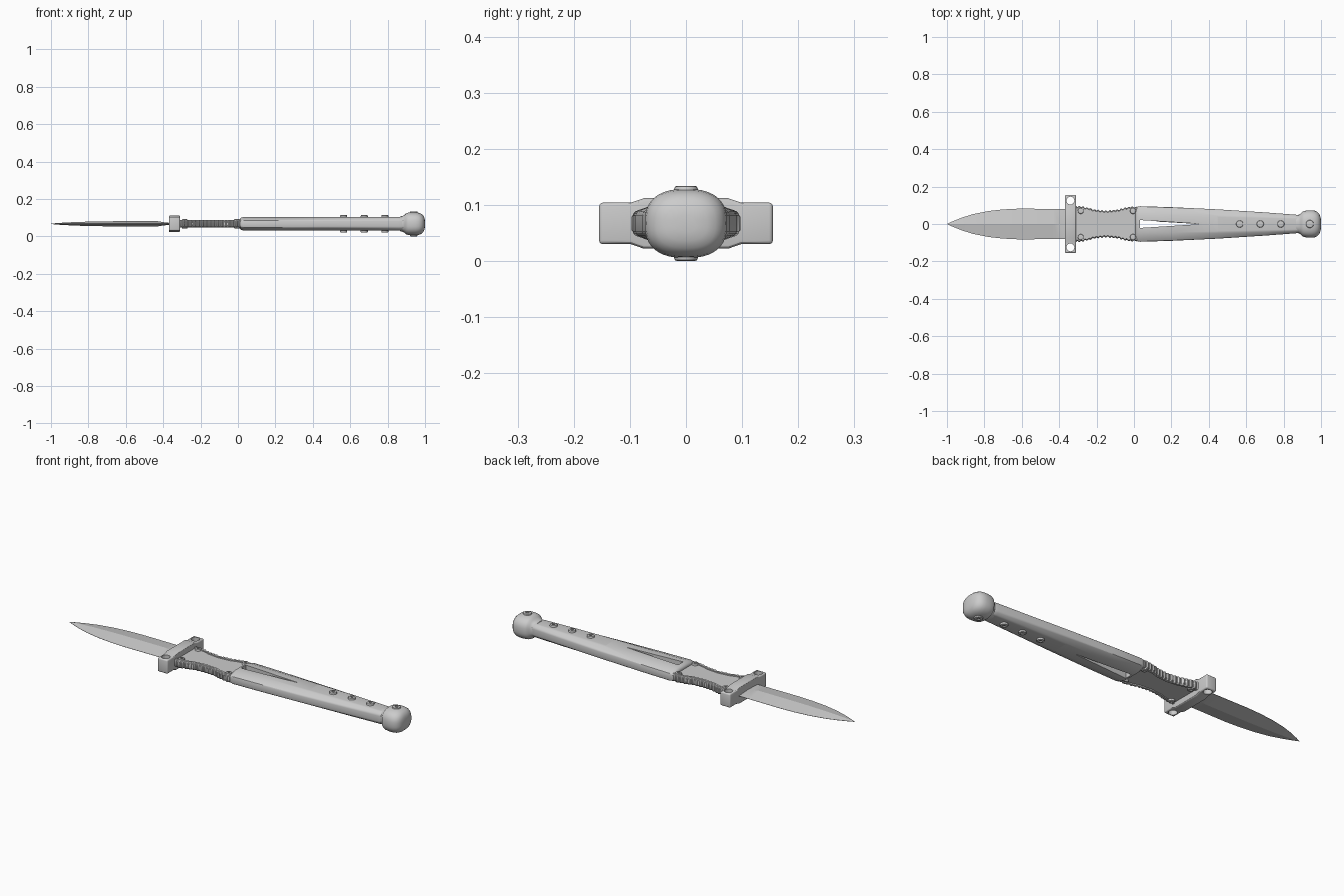
import bpy, bmesh
from math import cos, sin, pi, radians, copysign

if "Cube" in bpy.data.objects:
    bpy.data.objects.remove(bpy.data.objects["Cube"])

ZC = 0.067


def finish(obj, angle=30):
    bpy.ops.object.select_all(action='DESELECT')
    obj.select_set(True)
    bpy.context.view_layer.objects.active = obj
    for m in list(obj.modifiers):
        bpy.ops.object.modifier_apply(modifier=m.name)
    bpy.ops.object.shade_smooth_by_angle(angle=radians(angle))
    return obj


def new_object(name, bm):
    bmesh.ops.recalc_face_normals(bm, faces=bm.faces[:])
    me = bpy.data.meshes.new(name)
    bm.to_mesh(me)
    bm.free()
    obj = bpy.data.objects.new(name, me)
    bpy.context.collection.objects.link(obj)
    return obj


def loft(name, sections):
    """Skin closed rings; each section is (x, [(y, z), ...]) with z about the axis."""
    bm = bmesh.new()
    rings = [[bm.verts.new((x, y, ZC + z)) for y, z in pts] for x, pts in sections]
    n = len(rings[0])
    for a, b in zip(rings, rings[1:]):
        for i in range(n):
            bm.faces.new((a[i], a[(i + 1) % n], b[(i + 1) % n], b[i]))
    bm.faces.new(rings[0])
    bm.faces.new(rings[-1])
    return new_object(name, bm)


def prism(name, pts, h):
    """Extrude an xy outline symmetrically about the axis height."""
    bm = bmesh.new()
    f = bm.faces.new([bm.verts.new((x, y, ZC - h)) for x, y in pts])
    ext = bmesh.ops.extrude_face_region(bm, geom=[f])['geom']
    bmesh.ops.translate(bm, vec=(0, 0, 2 * h),
                        verts=[v for v in ext if isinstance(v, bmesh.types.BMVert)])
    return new_object(name, bm)


def cylinder(name, x, y, r, h, n=20):
    return prism(name, [(x + r * cos(2 * pi * i / n), y + r * sin(2 * pi * i / n))
                        for i in range(n)], h)


def cut(obj, cutter):
    m = obj.modifiers.new('cut', 'BOOLEAN')
    m.operation, m.solver, m.object = 'DIFFERENCE', 'EXACT', cutter
    bpy.context.view_layer.objects.active = obj
    bpy.ops.object.modifier_apply(modifier=m.name)
    bpy.data.objects.remove(cutter)


def rivet(name, x, y, r, top):
    o = cylinder(name, x, y, r, top)
    b = o.modifiers.new('round', 'BEVEL')
    b.width, b.segments = 0.005, 2
    finish(o)
    for s in (-1, 1):                       # drive sockets
        c = cylinder('socket', x, y, r * 0.45, 0.006, 6)
        c.location.z = s * top
        bpy.context.view_layer.update()
        cut(o, c)
    finish(o)


# double-edged blade with diamond section, ridge dropping off before the guard
def diamond(w, t):
    return [(w, 0.0006), (0, t), (-w, 0.0006), (-w, -0.0006), (0, -t), (w, -0.0006)]


blade = [(-1, .0006, .0008), (-.97, .014, .004), (-.92, .034, .007), (-.86, .053, .010),
         (-.78, .069, .012), (-.70, .078, .0135), (-.62, .082, .014), (-.43, .081, .014),
         (-.40, .081, .009), (-.365, .081, .005), (-.33, .08, .005)]
finish(loft('blade', [(x, diamond(w, t)) for x, w, t in blade]), 10)

# cross guard, thicker in the middle, with an eye at each end
half = [(-.155, .037), (-.098, .037), (-.075, .045), (.075, .045), (.098, .037), (.155, .037)]
ring = half + [(y, -z) for y, z in reversed(half)]
guard = loft('guard', [(-.37, ring), (-.31, ring)])
bv = guard.modifiers.new('round', 'BEVEL')
bv.width, bv.segments, bv.limit_method, bv.angle_limit = .007, 3, 'ANGLE', radians(40)
finish(guard)
for s in (-1, 1):
    cut(guard, cylinder('eye_cutter', -.34, s * .125, .021, .1, 24))
finish(guard)

# waisted grip plate between guard and handle
knots = [(-.315, .096), (-.285, .097), (-.25, .089), (-.21, .078), (-.15, .072),
         (-.09, .077), (-.05, .088), (-.015, .094), (.02, .092)]


def waist(x):
    for (x0, y0), (x1, y1) in zip(knots, knots[1:]):
        if x <= x1:
            t = (x - x0) / (x1 - x0)
            t = t * t * (3 - 2 * t) * .5 + t * .5
            return y0 + (y1 - y0) * t
    return knots[-1][1]


N = 66
xs = [-.315 + .335 * i / N for i in range(N + 1)]
edge = [(x, waist(x) - .006) for x in xs]
finish(prism('grip_plate', edge + [(x, -y) for x, y in reversed(edge)], .014))

# notched rails along both grip edges
for s in (-1, 1):
    secs = []
    for i, x in enumerate(xs):
        y1 = waist(x) - (.005 if i % 4 >= 2 else 0)
        y0 = waist(x) - .02
        secs.append((x, [(s * y, z) for y, z in
                         [(y0, -.02), (y0, .02), (y1 - .006, .02), (y1, .012),
                          (y1, -.012), (y1 - .006, -.02)]]))
    finish(loft('grip_rail', secs))
    for x in (-.285, -.005):
        rivet('grip_rivet', x, s * .07, .016, .025)


# long tapering handle of chamfered section with a wedge-shaped slot
def octagon(w, f, h, k):
    q = [(w, k), (f, h), (-f, h), (-w, k)]
    return q + [(y, -z) for y, z in reversed(q)]


handle = loft('handle', [
    (.008, octagon(.086, .040, .025, .015)), (.018, octagon(.092, .046, .033, .018)),
    (.032, octagon(.095, .047, .037, .020)), (.20, octagon(.090, .046, .037, .020)),
    (.45, octagon(.078, .043, .037, .020)), (.70, octagon(.062, .038, .037, .020)),
    (.86, octagon(.050, .034, .036, .020)), (.90, octagon(.046, .032, .035, .019))])
bv = handle.modifiers.new('soften', 'BEVEL')
bv.width, bv.segments, bv.limit_method, bv.angle_limit = .006, 2, 'ANGLE', radians(25)
finish(handle)
cut(handle, prism('slot_cutter', [(.032, .021), (.032, -.021), (.35, -.001), (.35, .001)], .1))
finish(handle)
finish(prism('slot_spine', [(.12, .019), (.12, .013), (.33, .001), (.33, .005)], .02))
for x in (.565, .675, .785):
    rivet('handle_rivet', x, 0, .019, .047)


# rounded pommel knob with flared collar
def oval(a, b, e=2.5, n=40):
    p = []
    for i in range(n):
        c, s = cos(2 * pi * i / n), sin(2 * pi * i / n)
        p.append((a * copysign(abs(c) ** (2 / e), c), b * copysign(abs(s) ** (2 / e), s)))
    return p


knob = [(.865, .046, .039), (.88, .049, .042), (.892, .056, .049), (.899, .065, .056),
        (.910, .070, .060), (.93, .073, .0615), (.95, .0735, .0615), (.967, .071, .059),
        (.981, .064, .053), (.991, .053, .044), (.997, .038, .031), (1.0, .018, .015)]
finish(loft('pommel', [(x, oval(a, b)) for x, a, b in knob]), 40)
rivet('pommel_rivet', .94, 0, .021, .067)
